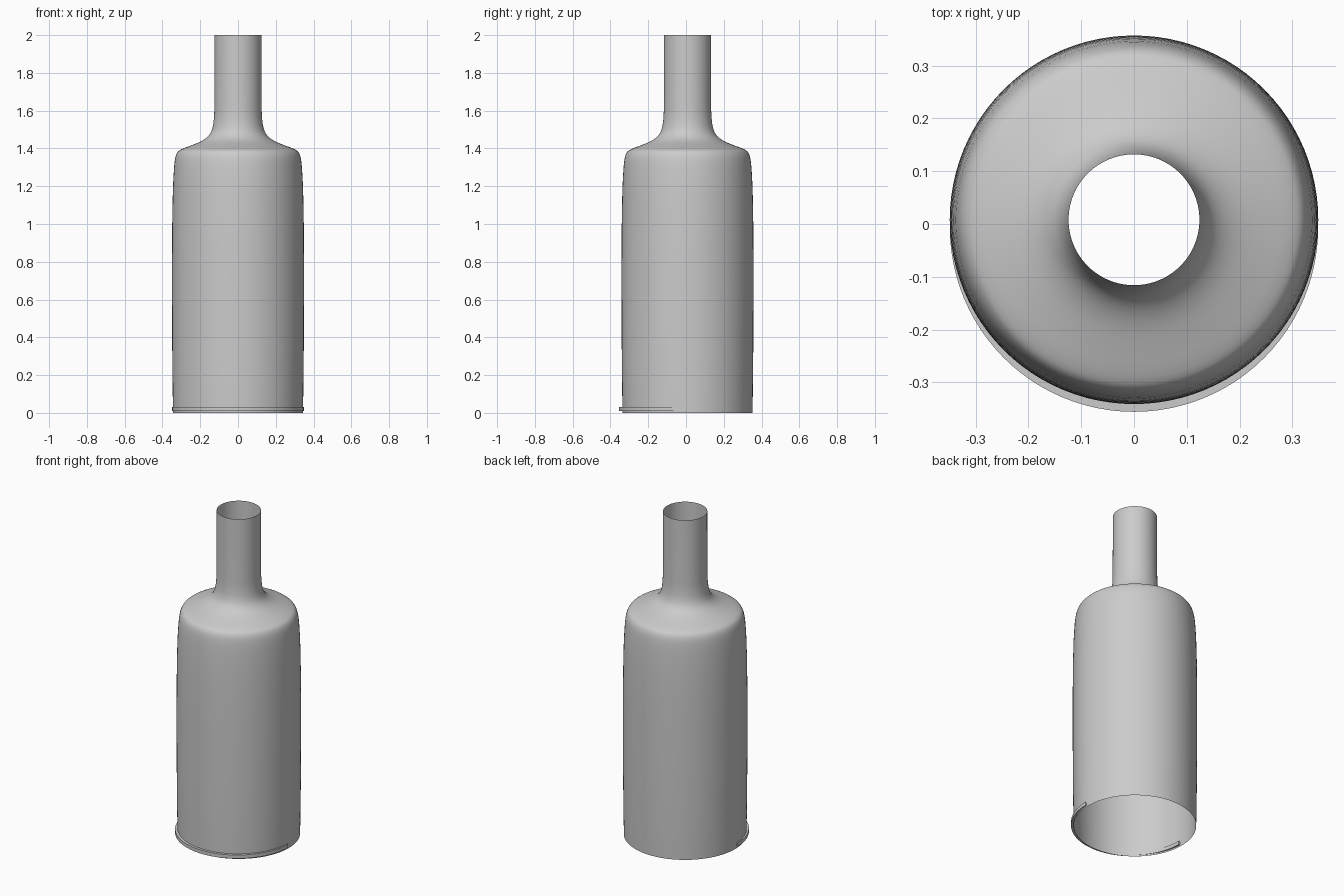
import bpy, bmesh, math
from mathutils import Vector

cube = bpy.data.objects.get("Cube")
if cube:
    bpy.data.objects.remove(cube, do_unlink=True)


def lathe(name, profile, centre_y, start, sweep, steps, closed=False):
    """Sweep a (radius, z) profile about a vertical axis."""
    full = sweep >= math.tau
    bm = bmesh.new()
    rings = []
    for i in range(steps if full else steps + 1):
        a = start + sweep * i / steps
        rings.append([bm.verts.new((r * math.cos(a), centre_y + r * math.sin(a), z))
                      for r, z in profile])
    pairs = list(zip(rings, rings[1:]))
    if full:
        pairs.append((rings[-1], rings[0]))
    n = len(profile)
    for a, b in pairs:
        for j in range(n if closed else n - 1):
            k = (j + 1) % n
            bm.faces.new((a[j], b[j], b[k], a[k]))
    if closed and not full:
        bm.faces.new(rings[0])
        bm.faces.new(reversed(rings[-1]))
        bmesh.ops.recalc_face_normals(bm, faces=bm.faces)
    mesh = bpy.data.meshes.new(name)
    bm.to_mesh(mesh)
    bm.free()
    obj = bpy.data.objects.new(name, mesh)
    bpy.context.collection.objects.link(obj)
    bpy.ops.object.select_all(action='DESELECT')
    obj.select_set(True)
    bpy.context.view_layer.objects.active = obj
    bpy.ops.object.shade_smooth_by_angle(angle=math.radians(40))
    return obj


def smooth_path(points, cuts=3):
    """Round off a profile with a Catmull-Rom curve."""
    p = [Vector(q) for q in points]
    p = [p[0]] + p + [p[-1]]
    out = []
    for a, b, c, d in zip(p, p[1:], p[2:], p[3:]):
        for i in range(cuts):
            t = i / cuts
            out.append(0.5 * (2 * b + (c - a) * t + (2 * a - 5 * b + 4 * c - d) * t ** 2
                              + (3 * b - a - 3 * c + d) * t ** 3))
    return out + [p[-1]]


# Open, thin-walled bottle: body, shoulder and neck
bottle_profile = [
    (0.344, 0), (0.347, 0.2), (0.349, 0.5), (0.349, 0.9), (0.346, 1.13),
    (0.341, 1.26), (0.334, 1.34), (0.322, 1.378), (0.300, 1.396),
    (0.248, 1.416), (0.195, 1.438), (0.158, 1.465), (0.138, 1.5),
    (0.128, 1.555), (0.125, 1.65), (0.124, 2.0),
]
lathe("bottle_shell", smooth_path(bottle_profile), 0.008, 0, math.tau, 96)

# Half ring around the front of the base
rim_profile = [(0.333, 0.01), (0.349, 0.01), (0.349, 0.032), (0.333, 0.032)]
lathe("base_half_ring", rim_profile, -0.007, math.pi, math.pi, 48, closed=True)
